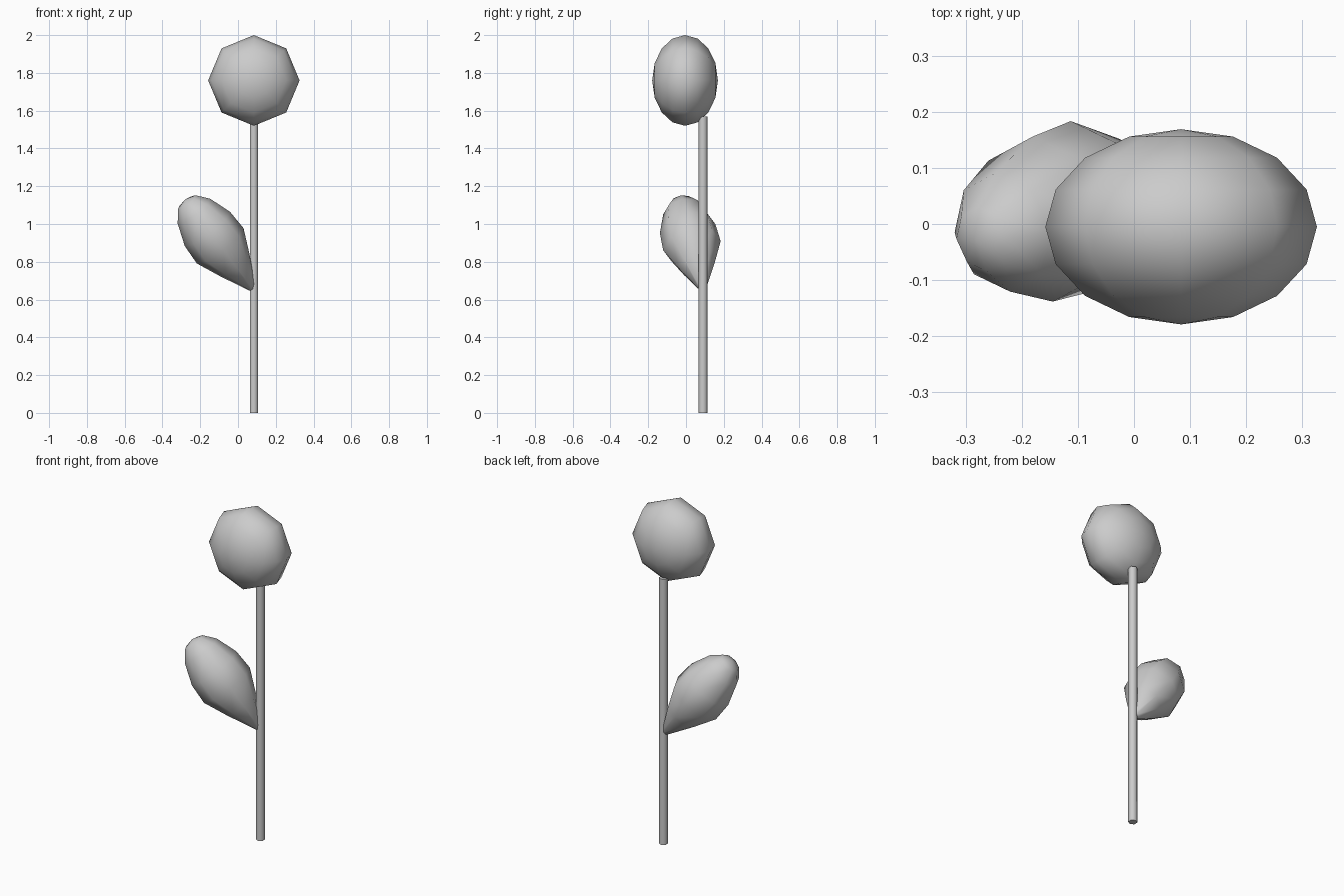
import bpy, bmesh, math
from mathutils import Vector, Matrix

if "Cube" in bpy.data.objects:
    bpy.data.objects.remove(bpy.data.objects["Cube"])


def finish(bm, name, angle=None):
    bmesh.ops.recalc_face_normals(bm, faces=bm.faces[:])
    mesh = bpy.data.meshes.new(name)
    bm.to_mesh(mesh)
    bm.free()
    obj = bpy.data.objects.new(name, mesh)
    bpy.context.collection.objects.link(obj)
    bpy.ops.object.select_all(action='DESELECT')
    obj.select_set(True)
    bpy.context.view_layer.objects.active = obj
    if angle:
        bpy.ops.object.shade_smooth_by_angle(angle=math.radians(angle))
    else:
        bpy.ops.object.shade_smooth()
    return obj


# Stem: thin six-sided rod with corners towards front and back
bm = bmesh.new()
bmesh.ops.create_cone(bm, cap_ends=True, segments=6, radius1=0.025, radius2=0.025, depth=1.57)
bm.verts.ensure_lookup_table()
corner = math.atan2(bm.verts[0].co.y, bm.verts[0].co.x)
turn = Matrix.Rotation(math.pi / 2 - corner, 4, 'Z')
bmesh.ops.transform(bm, verts=bm.verts[:], matrix=Matrix.Translation((0.084, 0.09, 0.785)) @ turn)
finish(bm, "stem", 65)

# Flower head: low-poly sphere with its poles front and back, flattened in depth
bm = bmesh.new()
bmesh.ops.create_uvsphere(bm, u_segments=8, v_segments=8, radius=1)
place = (Matrix.Translation((0.084, -0.005, 1.76))
         @ Matrix.Diagonal((0.242, 0.174, 0.24, 1))
         @ Matrix.Rotation(math.pi / 2, 4, 'X'))
bmesh.ops.transform(bm, verts=bm.verts[:], matrix=place)
finish(bm, "flower_head")

# Leaf: eight-sided teardrop turned around a tilted axis; (distance, radius) profile
base, tip = Vector((0.083, 0.09, 0.65)), Vector((-0.28, -0.03, 1.13))
axis = (tip - base).normalized()
side = Vector((0, 1, 0)).cross(axis).normalized()
across = axis.cross(side)
profile = [(0.012, 0.02), (0.17, 0.098), (0.3, 0.155), (0.415, 0.15),
           (0.535, 0.108), (0.597, 0.058)]
bm = bmesh.new()
rings = []
for t, r in profile:
    ring = []
    for i in range(8):
        a = i * math.pi / 4
        ring.append(bm.verts.new(base + axis * t + (side * math.cos(a) + across * math.sin(a)) * r))
    rings.append(ring)
start, end = bm.verts.new(base), bm.verts.new(tip)
for i in range(8):
    j = (i + 1) % 8
    bm.faces.new((start, rings[0][j], rings[0][i]))
    bm.faces.new((end, rings[-1][i], rings[-1][j]))
    for low, high in zip(rings, rings[1:]):
        bm.faces.new((low[i], low[j], high[j], high[i]))
finish(bm, "leaf")
